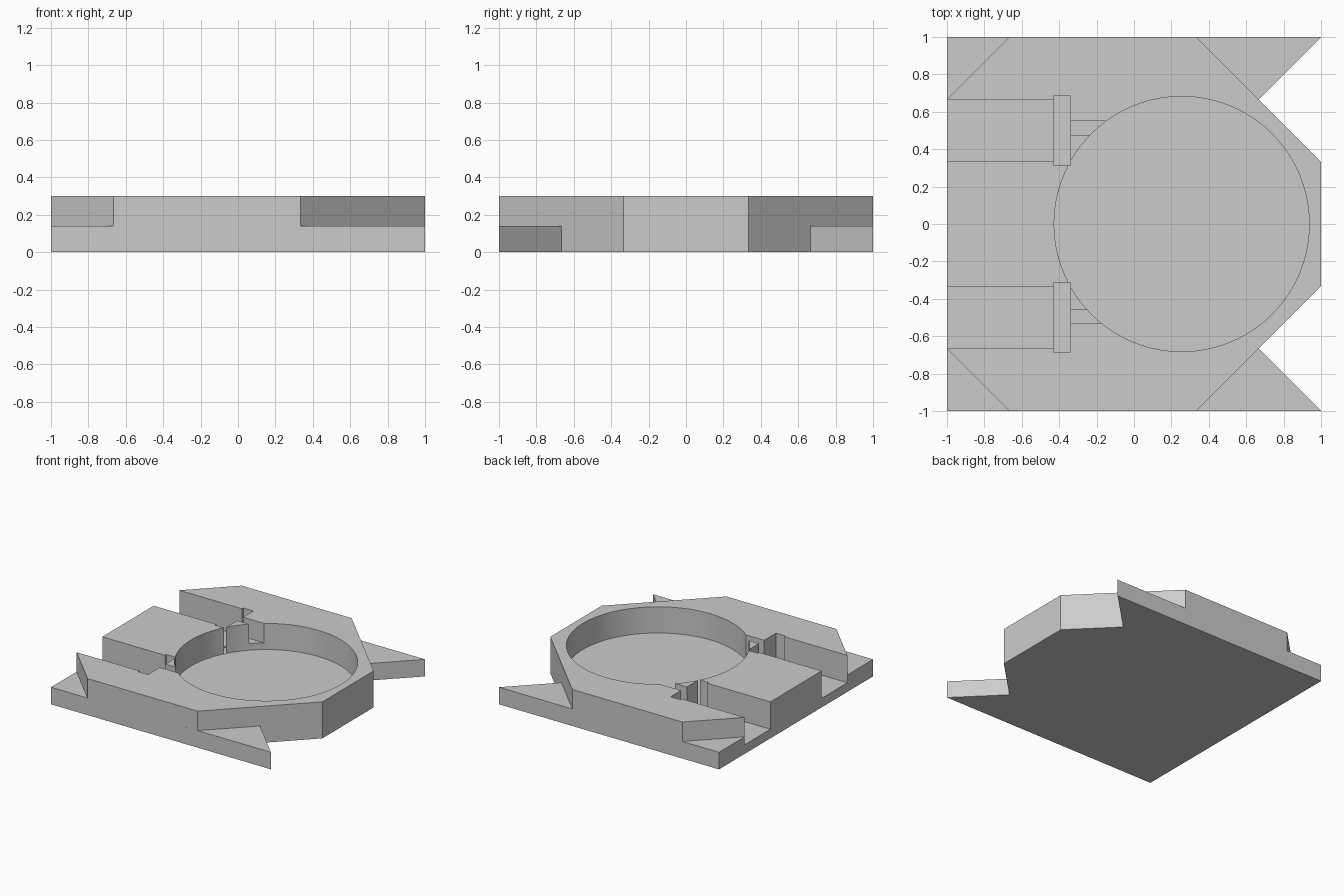
import bpy, bmesh, math

if "Cube" in bpy.data.objects:
    bpy.data.objects.remove(bpy.data.objects["Cube"], do_unlink=True)

SEAM, TOP = 0.14, 0.30      # heights of the layer joint and the top face
SLOT_Z, GROOVE_Z, POCKET_Z = 0.075, 0.065, 0.085
OVER = 0.5                  # cutters rise past the top

grey = bpy.data.materials.new("light grey")
grey.use_nodes = True
grey.diffuse_color = (0.6, 0.6, 0.6, 1)
grey.node_tree.nodes["Principled BSDF"].inputs["Base Color"].default_value = grey.diffuse_color


def prism(name, outline, z0, z1):
    """Upright solid from a flat outline."""
    bm = bmesh.new()
    base = bm.faces.new([bm.verts.new((x, y, z0)) for x, y in outline])
    grown = bmesh.ops.extrude_face_region(bm, geom=[base])
    verts = [v for v in grown["geom"] if isinstance(v, bmesh.types.BMVert)]
    bmesh.ops.translate(bm, verts=verts, vec=(0, 0, z1 - z0))
    bmesh.ops.recalc_face_normals(bm, faces=bm.faces)
    mesh = bpy.data.meshes.new(name)
    bm.to_mesh(mesh)
    bm.free()
    mesh.materials.append(grey)
    obj = bpy.data.objects.new(name, mesh)
    bpy.context.collection.objects.link(obj)
    return obj


def box(name, x0, x1, y0, y1, z0):
    return prism(name, [(x0, y0), (x1, y0), (x1, y1), (x0, y1)], z0, OVER)


def cut(obj, cutters):
    """Subtract each cutter and bake the result."""
    for c in cutters:
        mod = obj.modifiers.new(c.name, "BOOLEAN")
        mod.operation, mod.solver, mod.object = "DIFFERENCE", "EXACT", c
    graph = bpy.context.evaluated_depsgraph_get()
    mesh = bpy.data.meshes.new_from_object(obj.evaluated_get(graph))
    obj.modifiers.clear()
    obj.data = mesh


def mirrored(half):
    """Complete an outline given for y < 0."""
    return half + [(x, -y) for x, y in reversed(half)]


# Two stacked layers: notched base and chamfered top
third = 1 / 3
base_plate = prism("base_plate", mirrored(
    [(-1, -1), (1, -1), (2 * third, -2 * third), (1, -third)]), 0, SEAM)
upper_plate = prism("upper_plate", mirrored(
    [(-1, -2 * third), (-2 * third, -1), (third, -1), (1, -third)]), SEAM, TOP)

# Round pocket
ring = [(0.255 + 0.682 * math.cos(2 * math.pi * i / 96),
         0.682 * math.sin(2 * math.pi * i / 96)) for i in range(96)]
cutters = [prism("pocket_cutter", ring, POCKET_Z, OVER)]

# Side slots with cross grooves, and narrow channels into the pocket
channels = []
for side, c0, c1 in ((1, 0.475, 0.55), (-1, -0.53, -0.46)):
    lo, hi = sorted((side * third, side * 2 * third))
    cutters.append(box("slot_cutter", -1.2, -0.40, lo, hi, SLOT_Z))
    cutters.append(box("groove_cutter", -0.43, -0.34, lo - 0.017, hi + 0.018, GROOVE_Z))
    channels.append(box("channel_cutter", -0.38, 0.1, c0, c1, 0.12))

cut(base_plate, cutters)
cut(upper_plate, cutters + channels)
for c in cutters + channels:
    bpy.data.objects.remove(c, do_unlink=True)

# Smooth the pocket wall, keep all corners sharp
bpy.ops.object.select_all(action="DESELECT")
for obj in (base_plate, upper_plate):
    obj.select_set(True)
    bpy.context.view_layer.objects.active = obj
bpy.ops.object.shade_smooth_by_angle(angle=math.radians(20))
